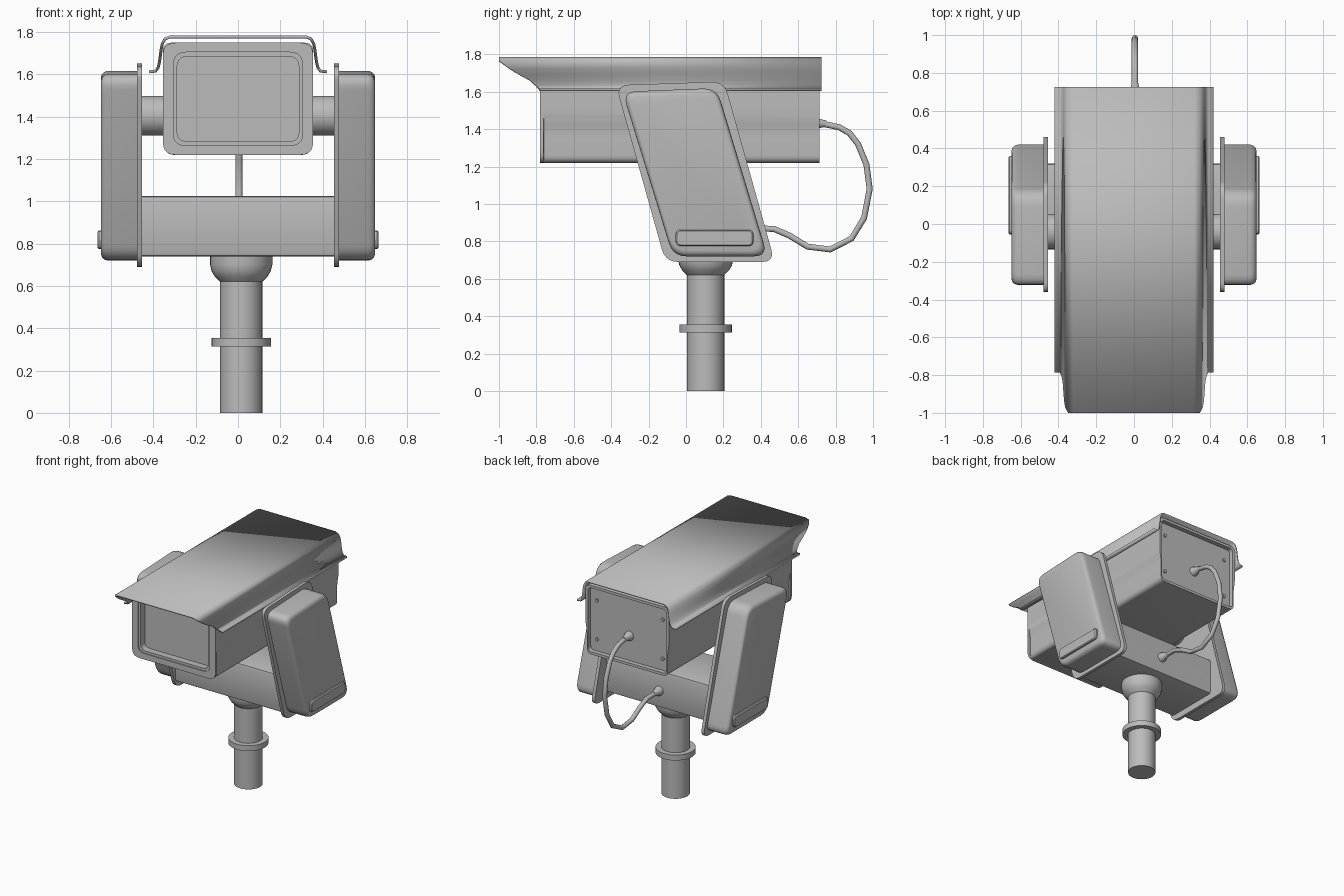
import bpy, bmesh, math
from mathutils import Vector

if "Cube" in bpy.data.objects:
    bpy.data.objects.remove(bpy.data.objects["Cube"], do_unlink=True)

grey = bpy.data.materials.new("grey_metal")
grey.use_nodes = True
grey.diffuse_color = (0.5, 0.5, 0.5, 1)
grey.node_tree.nodes["Principled BSDF"].inputs["Base Color"].default_value = (0.5, 0.5, 0.5, 1)


def finish(name, bm, angle=35):
    bmesh.ops.recalc_face_normals(bm, faces=bm.faces)
    mesh = bpy.data.meshes.new(name)
    bm.to_mesh(mesh)
    bm.free()
    obj = bpy.data.objects.new(name, mesh)
    bpy.context.collection.objects.link(obj)
    mesh.materials.append(grey)
    bpy.ops.object.select_all(action='DESELECT')
    obj.select_set(True)
    bpy.context.view_layer.objects.active = obj
    bpy.ops.object.shade_smooth_by_angle(angle=math.radians(angle))
    return obj


def loft(name, rings, caps=True, closed=True, angle=35):
    """Skin a sequence of matching 3D rings."""
    bm = bmesh.new()
    loops = [[bm.verts.new(p) for p in ring] for ring in rings]
    n = len(loops[0])
    for a, b in zip(loops, loops[1:]):
        for i in range(n if closed else n - 1):
            j = (i + 1) % n
            bm.faces.new((a[i], a[j], b[j], b[i]))
    if caps:
        bm.faces.new(loops[0])
        bm.faces.new(loops[-1])
    return finish(name, bm, angle)


def rounded(corners, r, steps=5):
    """Round the corners of a 2D polygon."""
    pts, n = [], len(corners)
    for i, c in enumerate(corners):
        c = Vector(c)
        ends = []
        for k in (i - 1, (i + 1) % n):
            d = Vector(corners[k]) - c
            ends.append(c + d.normalized() * min(r, d.length * 0.4))
        for s in range(steps + 1):
            t = s / steps
            pts.append(ends[0] * (1 - t) ** 2 + c * 2 * t * (1 - t) + ends[1] * t * t)
    return pts


def shrink(pts, pad):
    """Pull a 2D outline inward by roughly pad on every side."""
    xs, ys = [p[0] for p in pts], [p[1] for p in pts]
    cx, cy = (min(xs) + max(xs)) / 2, (min(ys) + max(ys)) / 2
    fx, fy = 1 - 2 * pad / (max(xs) - min(xs)), 1 - 2 * pad / (max(ys) - min(ys))
    return [(cx + (p[0] - cx) * fx, cy + (p[1] - cy) * fy) for p in pts]


def along_x(pts, x):
    return [(x, p[0], p[1]) for p in pts]


def along_y(pts, y):
    return [(p[0], y, p[1]) for p in pts]


def circle(r, sides=32):
    return [(r * math.cos(2 * math.pi * i / sides), r * math.sin(2 * math.pi * i / sides))
            for i in range(sides)]


def lathe(name, profile, x, y):
    loft(name, [[(x + a, y + b, z) for a, b in circle(r)] for r, z in profile])


# Pole, collar and flared neck
PX, PY = 0.015, 0.105
lathe("pole", [(0.1, 0), (0.1, 0.63)], PX, PY)
lathe("pole_collar", [(0.14, 0.313), (0.14, 0.355)], PX, PY)
lathe("pole_neck", [(0.1, 0.62), (0.125, 0.645), (0.14, 0.67), (0.147, 0.7), (0.147, 0.75)], PX, PY)

# Cross beam with softened long edges
beam = rounded([(-0.11, 0.74), (0.32, 0.74), (0.32, 1.025), (-0.11, 1.025)], 0.018, 2)
loft("cross_beam", [along_x(beam, -0.456), along_x(beam, 0.456)])

# Leaning side arms: back plate, bulging cover, badge and pivot
plate = rounded([(-0.375, 1.635), (0.205, 1.655), (0.475, 0.69), (-0.11, 0.69)], 0.07)
cover = rounded([(-0.34, 1.6), (0.165, 1.62), (0.437, 0.72), (-0.07, 0.72)], 0.075)
badge = rounded([(-0.055, 0.775), (0.36, 0.775), (0.36, 0.862), (-0.055, 0.862)], 0.025, 3)
pivot = [(a - 0.04, b + 1.405) for a, b in circle(0.094)]
for s, side in ((1, "left"), (-1, "right")):
    def part(name, layers):
        loft(side + "_" + name, [along_x(p, s * x) for p, x in layers])
    part("arm_plate", [(plate, 0.454), (plate, 0.478)])
    part("arm_cover", [(cover, 0.476), (cover, 0.615), (shrink(cover, 0.005), 0.632),
                       (shrink(cover, 0.015), 0.643), (shrink(cover, 0.03), 0.648)])
    part("arm_badge", [(badge, 0.64), (badge, 0.658), (shrink(badge, 0.006), 0.665)])
    part("pivot", [(pivot, 0.335), (pivot, 0.456)])


# Camera housing: recessed back, stepped sides, framed window recess in front
def section(w, z0, z1, r, step=0.0):
    right = [(w - step, z0), (w - step, 1.39), (w, 1.457), (w, z1)]
    return rounded(right + [(-x, z) for x, z in reversed(right)], r)


outer = section(0.355, 1.22, 1.75, 0.06)
body = section(0.355, 1.22, 1.75, 0.04, 0.012)
rim = section(0.335, 1.24, 1.73, 0.03)
lip = section(0.305, 1.265, 1.705, 0.06)
opening = section(0.288, 1.283, 1.685, 0.05)
layers = [(rim, 0.68), (rim, 0.715), (body, 0.715), (body, -0.76), (outer, -0.762),
          (outer, -0.78), (lip, -0.78), (lip, -0.772), (opening, -0.772), (opening, -0.72)]
loft("camera_housing", [along_y(p, y) for p, y in layers], angle=25)

# Screws on the back panel
for x in (-0.28, 0.28):
    for z in (1.33, 1.63):
        dot = [(a + x, b + z) for a, b in circle(0.013, 12)]
        loft("back_screw", [along_y(dot, 0.675), along_y(dot, 0.69)])

# Sheet roof whose front edge sweeps forward into a visor
half = [(0.42, 1.612), (0.39, 1.616), (0.378, 1.632), (0.371, 1.66), (0.367, 1.69),
        (0.363, 1.72), (0.358, 1.745), (0.345, 1.768), (0.32, 1.778)]
roof_line = half + [(-x, z) for x, z in reversed(half)]
sweep = [(1.616, -0.785), (1.66, -0.835), (1.69, -0.89), (1.72, -0.94), (1.768, -1.0), (1.9, -1.0)]


def front_edge(z):
    if z <= sweep[0][0]:
        return sweep[0][1]
    for (z0, y0), (z1, y1) in zip(sweep, sweep[1:]):
        if z <= z1:
            return y0 + (y1 - y0) * (z - z0) / (z1 - z0)


roof = loft("sun_shield", [[(x, front_edge(z), z) for x, z in roof_line],
                           along_y(roof_line, 0.725)], caps=False, closed=False)
solid = roof.modifiers.new("thickness", 'SOLIDIFY')
solid.thickness = 0.014
solid.offset = 0

# Cable looping from the housing to the beam
path = [(0.68, 1.43), (0.74, 1.427), (0.82, 1.41), (0.875, 1.378), (0.92, 1.32), (0.965, 1.21),
        (0.982, 1.08), (0.952, 0.925), (0.885, 0.815), (0.77, 0.757), (0.65, 0.772),
        (0.555, 0.83), (0.47, 0.867), (0.32, 0.87)]
curve = bpy.data.curves.new("cable", 'CURVE')
curve.dimensions = '3D'
curve.bevel_depth = 0.017
curve.bevel_resolution = 3
curve.use_fill_caps = True
spline = curve.splines.new('POLY')
spline.points.add(len(path) - 1)
for point, (y, z) in zip(spline.points, path):
    point.co = (0.005, y, z, 1)
spline.use_smooth = True
cable = bpy.data.objects.new("cable", curve)
bpy.context.collection.objects.link(cable)
curve.materials.append(grey)

# Flared cable sockets
for name, y, z in (("housing_socket", 0.68, 1.43), ("beam_socket", 0.32, 0.87)):
    flare = [(0.036, 0), (0.034, 0.015), (0.024, 0.035), (0.017, 0.07)]
    loft(name, [along_y([(a + 0.005, b + z) for a, b in circle(r, 16)], y + d) for r, d in flare])
